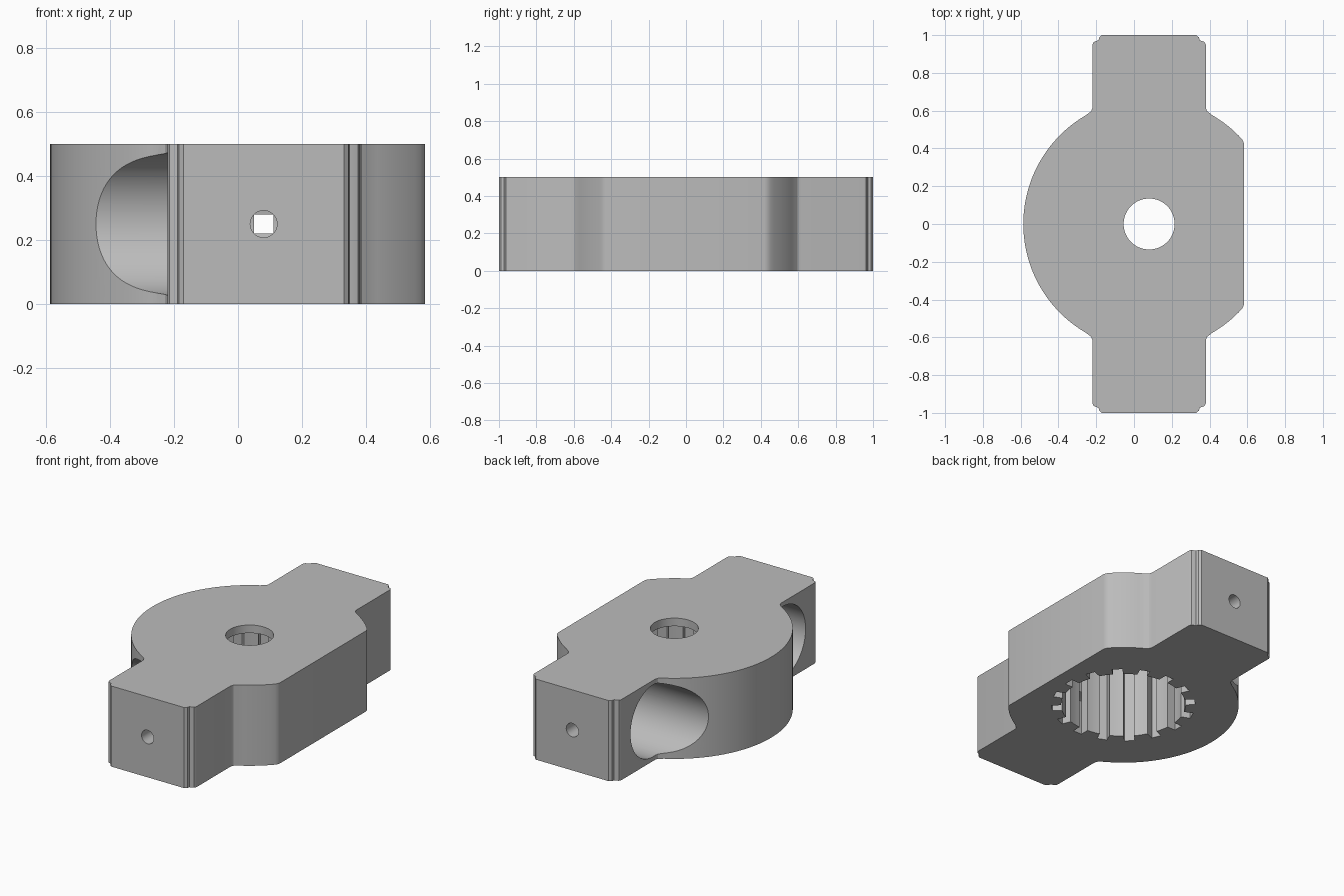
import bpy, bmesh, math
from mathutils import Vector, Matrix

if "Cube" in bpy.data.objects:
    bpy.data.objects.remove(bpy.data.objects["Cube"], do_unlink=True)

CX = 0.08          # hub centre in x
HEIGHT = 0.5
DISC_R = 0.666
POCKET_R, POCKET_Y = 0.223, 0.635

grey = bpy.data.materials.new("grey_plastic")
grey.use_nodes = True
colour = (0.5, 0.5, 0.5, 1)
grey.diffuse_color = colour
grey.node_tree.nodes["Principled BSDF"].inputs["Base Color"].default_value = colour


def prism(name, outline, z0, z1):
    """Extrude a flat outline, given around the hub centre."""
    bm = bmesh.new()
    face = bm.faces.new([bm.verts.new((CX + x, y, z0)) for x, y in outline])
    top = bmesh.ops.extrude_face_region(bm, geom=[face])
    verts = [g for g in top["geom"] if isinstance(g, bmesh.types.BMVert)]
    bmesh.ops.translate(bm, verts=verts, vec=(0, 0, z1 - z0))
    bmesh.ops.recalc_face_normals(bm, faces=bm.faces)
    return finish(name, bm)


def rod(name, radius, start, end, sides):
    """Cylinder between two points."""
    a, b = Vector(start), Vector(end)
    turn = (b - a).to_track_quat("Z", "Y").to_matrix().to_4x4()
    bm = bmesh.new()
    bmesh.ops.create_cone(bm, cap_ends=True, segments=sides, radius1=radius, radius2=radius,
                          depth=(b - a).length, matrix=Matrix.Translation((a + b) / 2) @ turn)
    return finish(name, bm)


def finish(name, bm):
    mesh = bpy.data.meshes.new(name)
    bm.to_mesh(mesh)
    bm.free()
    mesh.materials.append(grey)
    obj = bpy.data.objects.new(name, mesh)
    bpy.context.collection.objects.link(obj)
    return obj


def cut(target, cutter):
    cutter.hide_render = True
    mod = target.modifiers.new("cut", "BOOLEAN")
    mod.operation = "DIFFERENCE"
    mod.solver = "EXACT"
    mod.object = cutter
    bpy.context.view_layer.objects.active = target
    bpy.ops.object.modifier_apply(modifier=mod.name)
    bpy.data.objects.remove(cutter, do_unlink=True)


def disc_arc(a0, a1, steps):
    angles = [math.radians(a0 + (a1 - a0) * i / steps) for i in range(steps + 1)]
    return [(DISC_R * math.cos(a), DISC_R * math.sin(a)) for a in angles]


# Body outline: disc with a flat side and two arms with stepped corners
arm = [(0.323, 0.585), (0.307, 0.597), (0.3, 0.615), (0.3, 0.95), (0.294, 0.963),
       (0.28, 0.969), (0.268, 0.972), (0.264, 0.988), (0.25, 1.0)]
shoulder = [(0.503, 0.42), (0.5, 0.435)] + disc_arc(42.6, 60, 8)
right_half = shoulder + arm
left_half = [(-x, y) for x, y in reversed(arm)] + disc_arc(120, 180, 32)
upper = right_half + left_half
lower = [(x, -y) for x, y in reversed(upper[:-1])]
body = prism("housing_body", upper + lower, 0, HEIGHT)

# Splined socket, open at the bottom
SOCKET_R, SLOT_R, SLOT_HALF, SLOTS = 0.36, 0.414, 0.03, 16
half_angle = math.asin(SLOT_HALF / SOCKET_R)
base = SOCKET_R * math.cos(half_angle)
socket = []
for i in range(SLOTS):
    turn = Matrix.Rotation(math.tau * i / SLOTS, 2)
    gap = math.tau / SLOTS - 2 * half_angle
    slot = [(base, -SLOT_HALF), (SLOT_R, -SLOT_HALF), (SLOT_R, SLOT_HALF), (base, SLOT_HALF)]
    for k in (1, 2):
        a = half_angle + gap * k / 3
        slot.append((SOCKET_R * math.cos(a), SOCKET_R * math.sin(a)))
    socket += [tuple(turn @ Vector(p)) for p in slot]
cut(body, prism("socket_cutter", socket, -0.1, HEIGHT - 0.05))

# Shaft hole through the top
cut(body, rod("shaft_cutter", 0.135, (CX, 0, 0.3), (CX, 0, 0.6), 64))

# Round side pockets and small end holes, one pair per arm
for side in (-1, 1):
    y = side * POCKET_Y
    cut(body, rod("pocket_cutter", POCKET_R, (-0.9, y, 0.25), (0.3, y, 0.25), 96))
    cut(body, rod("end_hole_cutter", 0.042, (CX, side * 0.75, 0.25), (CX, side * 1.1, 0.25), 32))

# Smooth curved walls, keep sharp edges
bpy.ops.object.select_all(action="DESELECT")
body.select_set(True)
bpy.context.view_layer.objects.active = body
bpy.ops.object.shade_smooth_by_angle(angle=math.radians(30))
